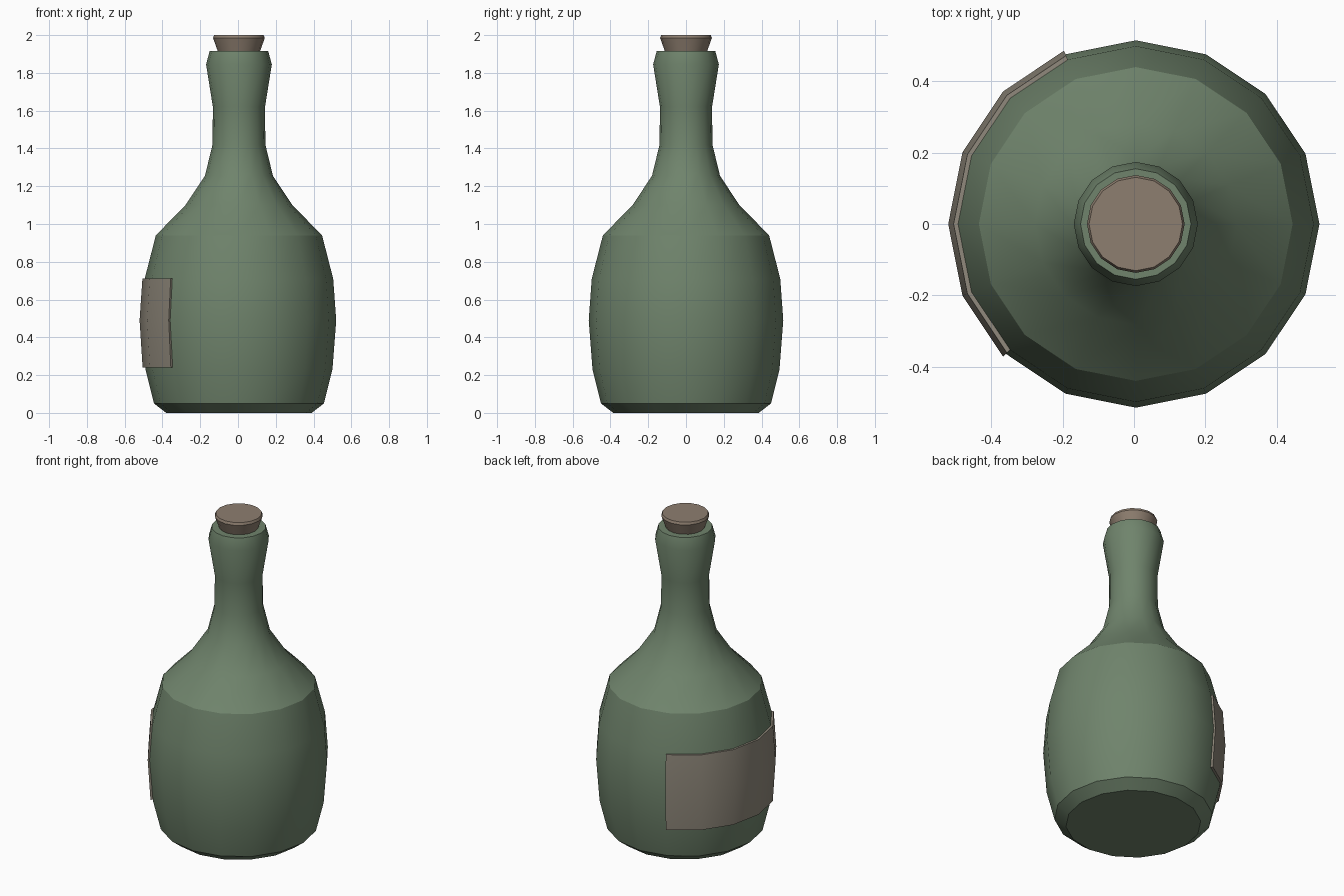
import bpy, bmesh, math

if "Cube" in bpy.data.objects:
    bpy.data.objects.remove(bpy.data.objects["Cube"])

SIDES = 16
CX = 0.005  # the label thickens the left side, so the axis sits slightly right


def ring_point(r, z, k):
    a = 2 * math.pi * k / SIDES
    return (CX + r * math.cos(a), r * math.sin(a), z)


def finish(name, bm, colour, angle):
    bmesh.ops.recalc_face_normals(bm, faces=bm.faces)
    mesh = bpy.data.meshes.new(name)
    bm.to_mesh(mesh)
    bm.free()
    obj = bpy.data.objects.new(name, mesh)
    bpy.context.collection.objects.link(obj)
    mat = bpy.data.materials.new(name + "_colour")
    mat.diffuse_color = (*colour, 1)
    mat.use_nodes = True
    mat.node_tree.nodes["Principled BSDF"].inputs["Base Color"].default_value = mat.diffuse_color
    mesh.materials.append(mat)
    bpy.ops.object.select_all(action='DESELECT')
    obj.select_set(True)
    bpy.context.view_layer.objects.active = obj
    bpy.ops.object.shade_smooth_by_angle(angle=math.radians(angle))
    return obj


def lathe(name, profile, colour, angle=28):
    bm = bmesh.new()
    rings = [[bm.verts.new(ring_point(r, z, k)) for k in range(SIDES)]
             for r, z in profile]
    for a, b in zip(rings, rings[1:]):
        for k in range(SIDES):
            n = (k + 1) % SIDES
            bm.faces.new((a[k], a[n], b[n], b[k]))
    bm.faces.new(rings[0][::-1])
    bm.faces.new(rings[-1])
    return finish(name, bm, colour, angle)


# Glass body, shoulder, neck and lip
lathe("bottle", [(0.385, 0), (0.45, 0.05), (0.495, 0.23), (0.515, 0.49),
                 (0.499, 0.71), (0.44, 0.94), (0.283, 1.10), (0.18, 1.255),
                 (0.14, 1.42), (0.138, 1.62), (0.174, 1.845), (0.155, 1.915),
                 (0.105, 1.915)], (0.16, 0.23, 0.15))

# Tapered stopper
lathe("cork", [(0.10, 1.88), (0.112, 1.915), (0.137, 1.985), (0.131, 2.0)],
      (0.27, 0.21, 0.16))

# Paper label wrapped round the left side: five facets, closed thin shell
section = [(0.492, 0.24), (0.510, 0.24), (0.526, 0.49),
           (0.511, 0.712), (0.494, 0.712), (0.510, 0.49)]
bm = bmesh.new()
cols = [[bm.verts.new(ring_point(r, z, k)) for r, z in section]
        for k in range(5, 11)]
for a, b in zip(cols, cols[1:]):
    for i in range(6):
        j = (i + 1) % 6
        bm.faces.new((a[i], b[i], b[j], a[j]))
for c in (cols[0], cols[-1]):  # end caps
    bm.faces.new((c[0], c[1], c[2], c[5]))
    bm.faces.new((c[5], c[2], c[3], c[4]))
finish("label", bm, (0.28, 0.25, 0.20), 30)
